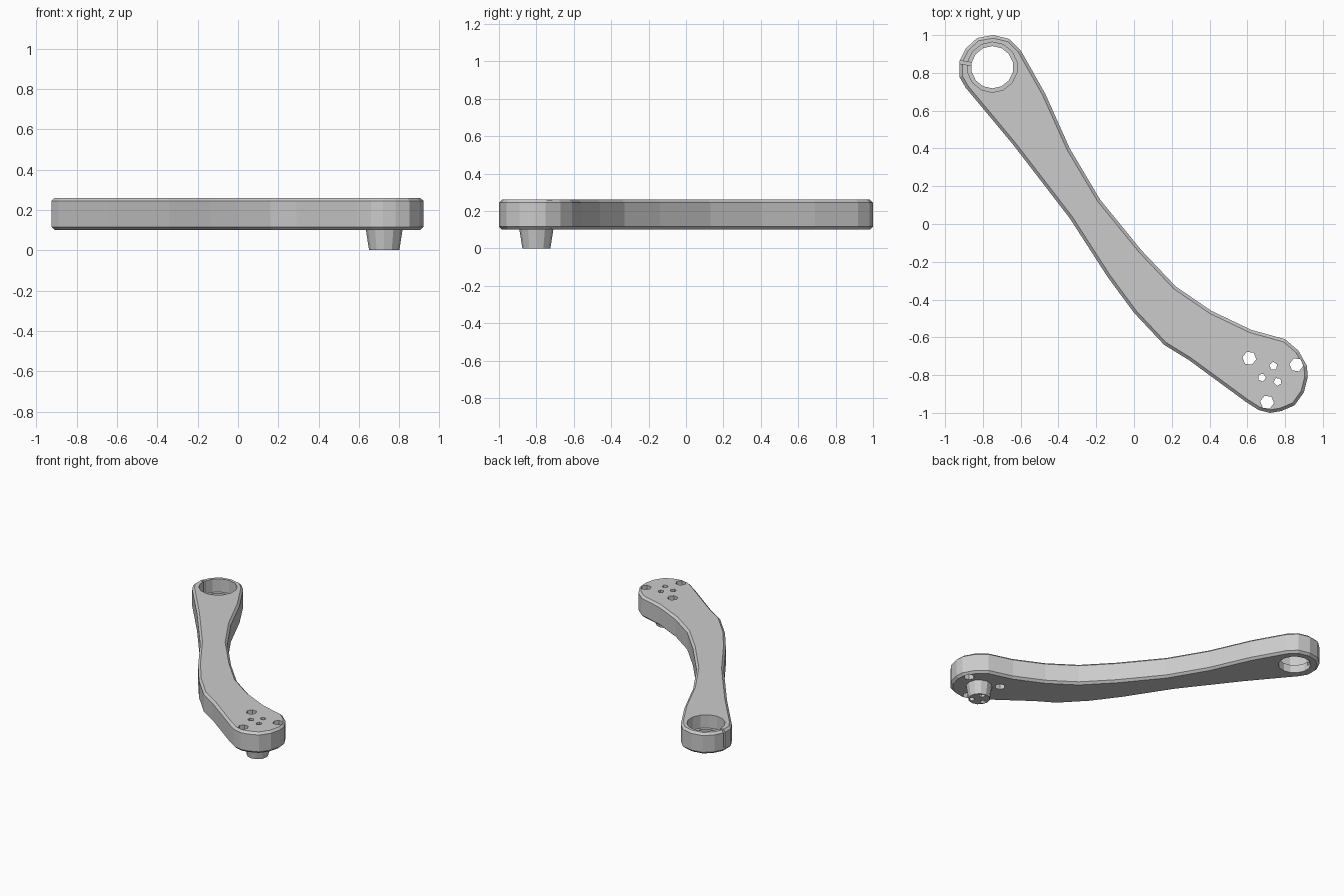
import bpy, bmesh, math

if "Cube" in bpy.data.objects:
    bpy.data.objects.remove(bpy.data.objects["Cube"])

# Outline of the curved arm, clockwise from the ring end
OUTLINE = [(-0.66, 0.98), (-0.60, 0.92), (-0.47, 0.69), (-0.34, 0.40), (-0.18, 0.13),
           (0.04, -0.14), (0.22, -0.33), (0.41, -0.46), (0.62, -0.56), (0.80, -0.61),
           (0.87, -0.67), (0.915, -0.75), (0.92, -0.81), (0.90, -0.89), (0.85, -0.96),
           (0.78, -0.99), (0.72, -1.0), (0.66, -0.985), (0.59, -0.94), (0.29, -0.72),
           (0.16, -0.64), (0.0, -0.47), (-0.14, -0.28), (-0.34, 0.03), (-0.64, 0.42),
           (-0.89, 0.72), (-0.925, 0.78), (-0.925, 0.86), (-0.89, 0.93), (-0.83, 0.985),
           (-0.745, 1.0)]
Z0, Z1 = 0.10, 0.26
RING = (-0.75, 0.83)
PIVOT = (0.725, -0.80)


def mesh_object(name, bm):
    bmesh.ops.recalc_face_normals(bm, faces=bm.faces)
    me = bpy.data.meshes.new(name)
    bm.to_mesh(me)
    bm.free()
    ob = bpy.data.objects.new(name, me)
    bpy.context.collection.objects.link(ob)
    return ob


def cone(name, x, y, r0, r1, z0, z1, sides, spin=0.0):
    bm = bmesh.new()
    bmesh.ops.create_cone(bm, cap_ends=True, segments=sides, radius1=r0, radius2=r1, depth=z1 - z0)
    ob = mesh_object(name, bm)
    ob.location = (x, y, (z0 + z1) / 2)
    ob.rotation_euler.z = spin
    return ob


def combine(target, other, op):
    other.hide_render = True
    mod = target.modifiers.new("combine", 'BOOLEAN')
    mod.operation, mod.object, mod.solver = op, other, 'EXACT'
    bpy.context.view_layer.objects.active = target
    bpy.ops.object.modifier_apply(modifier=mod.name)
    bpy.data.objects.remove(other)


# Arm body: extruded outline with chamfered top and bottom rims
bm = bmesh.new()
base = bm.faces.new([bm.verts.new((x, y, Z0)) for x, y in OUTLINE])
top = bmesh.ops.extrude_face_region(bm, geom=[base], use_keep_orig=True)
for v in [g for g in top["geom"] if isinstance(g, bmesh.types.BMVert)]:
    v.co.z = Z1
bmesh.ops.recalc_face_normals(bm, faces=bm.faces)
rims = [e for e in bm.edges if abs(e.verts[0].co.z - e.verts[1].co.z) < 0.001]
bmesh.ops.bevel(bm, geom=rims, offset=0.016, segments=1, affect='EDGES')
arm = mesh_object("curved_arm", bm)

# Tapered pivot peg under the solid end
combine(arm, cone("pivot_peg", *PIVOT, 0.075, 0.097, 0.0, 0.14, 12), 'UNION')

# Stepped hole in the ring end
combine(arm, cone("hole_cutter", *RING, 0.112, 0.112, 0.0, 0.4, 14), 'DIFFERENCE')
combine(arm, cone("counterbore_cutter", *RING, 0.133, 0.133, 0.16, 0.4, 14), 'DIFFERENCE')

# Narrow split through the ring rim
bm = bmesh.new()
bmesh.ops.create_cube(bm, size=1)
slit = mesh_object("slit_cutter", bm)
slit.scale = (0.12, 0.016, 0.3)
slit.location = (-0.91, 0.855, 0.28)
slit.rotation_euler.z = math.radians(-10)
combine(arm, slit, 'DIFFERENCE')

# Three outer screw holes and three small inner holes at the pivot
for i in range(3):
    a = math.radians(22 + 120 * i)
    combine(arm, cone("outer_hole_cutter", PIVOT[0] + 0.145 * math.cos(a), PIVOT[1] + 0.145 * math.sin(a),
                      0.037, 0.037, 0.0, 0.4, 6, a), 'DIFFERENCE')
    b = math.radians(-45 + 120 * i)
    combine(arm, cone("inner_hole_cutter", PIVOT[0] + 0.05 * math.cos(b), PIVOT[1] + 0.05 * math.sin(b),
                      0.022, 0.022, -0.1, 0.4, 5, b), 'DIFFERENCE')
